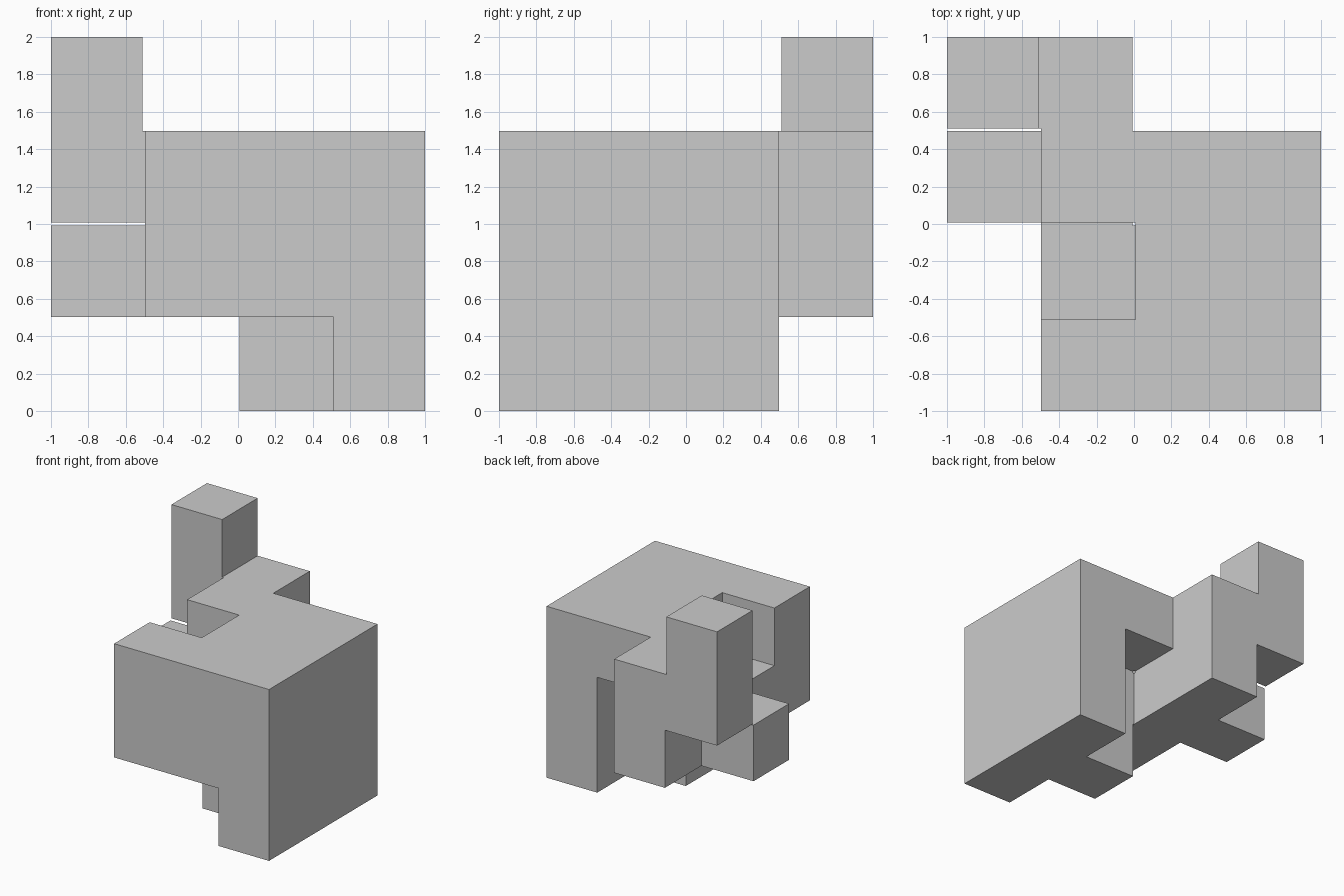
import bpy, bmesh
from itertools import product
from mathutils import Vector

if "Cube" in bpy.data.objects:
    bpy.data.objects.remove(bpy.data.objects["Cube"])

GAP = 0.0135               # clearance left between neighbouring puzzle cells
PITCH = (2 + GAP) / 4      # cell spacing on the 4 x 4 x 4 grid

# Filled cells: one layer per x step, rows run from z top to bottom, columns along y
LAYERS = [
    ["...#", "...#", "..#.", "...."],
    ["....", "#.##", "####", "...."],
    ["....", "###.", "##..", ".#.."],
    ["....", "###.", "###.", "###."],
]
cells = {(x, y, 3 - r)
         for x, layer in enumerate(LAYERS)
         for r, row in enumerate(layer)
         for y, c in enumerate(row) if c == "#"}


def touching(i):
    """Grid cells next to a fine interval (even = cell, odd = gap)."""
    return range(i // 2, (i + 1) // 2 + 1)


def solid(p):
    return all(c in cells for c in product(*map(touching, p)))


def coord(i):
    return (i + 1) // 2 * PITCH - (GAP if i % 2 else 0)


# Skin of all solid blocks; gaps are bridged only where every neighbour is filled
bm = bmesh.new()
for p in product(range(7), repeat=3):
    if not solid(p):
        continue
    for axis, side in product(range(3), (0, 1)):
        q = list(p)
        q[axis] += 2 * side - 1
        if solid(q):
            continue
        u, v = (axis + 1) % 3, (axis + 2) % 3
        loop = [(0, 0), (1, 0), (1, 1), (0, 1)]
        verts = []
        for a, b in (loop if side else loop[::-1]):
            k = list(p)
            k[axis] += side
            k[u] += a
            k[v] += b
            verts.append(bm.verts.new(Vector(map(coord, k)) - Vector((1, 1, 0))))
        bm.faces.new(verts)

# Weld and merge coplanar faces
bmesh.ops.remove_doubles(bm, verts=bm.verts, dist=1e-4)
bmesh.ops.dissolve_limit(bm, angle_limit=0.01, verts=bm.verts, edges=bm.edges)

mesh = bpy.data.meshes.new("puzzle_piece")
bm.to_mesh(mesh)
bm.free()
bpy.context.collection.objects.link(bpy.data.objects.new("puzzle_piece", mesh))
